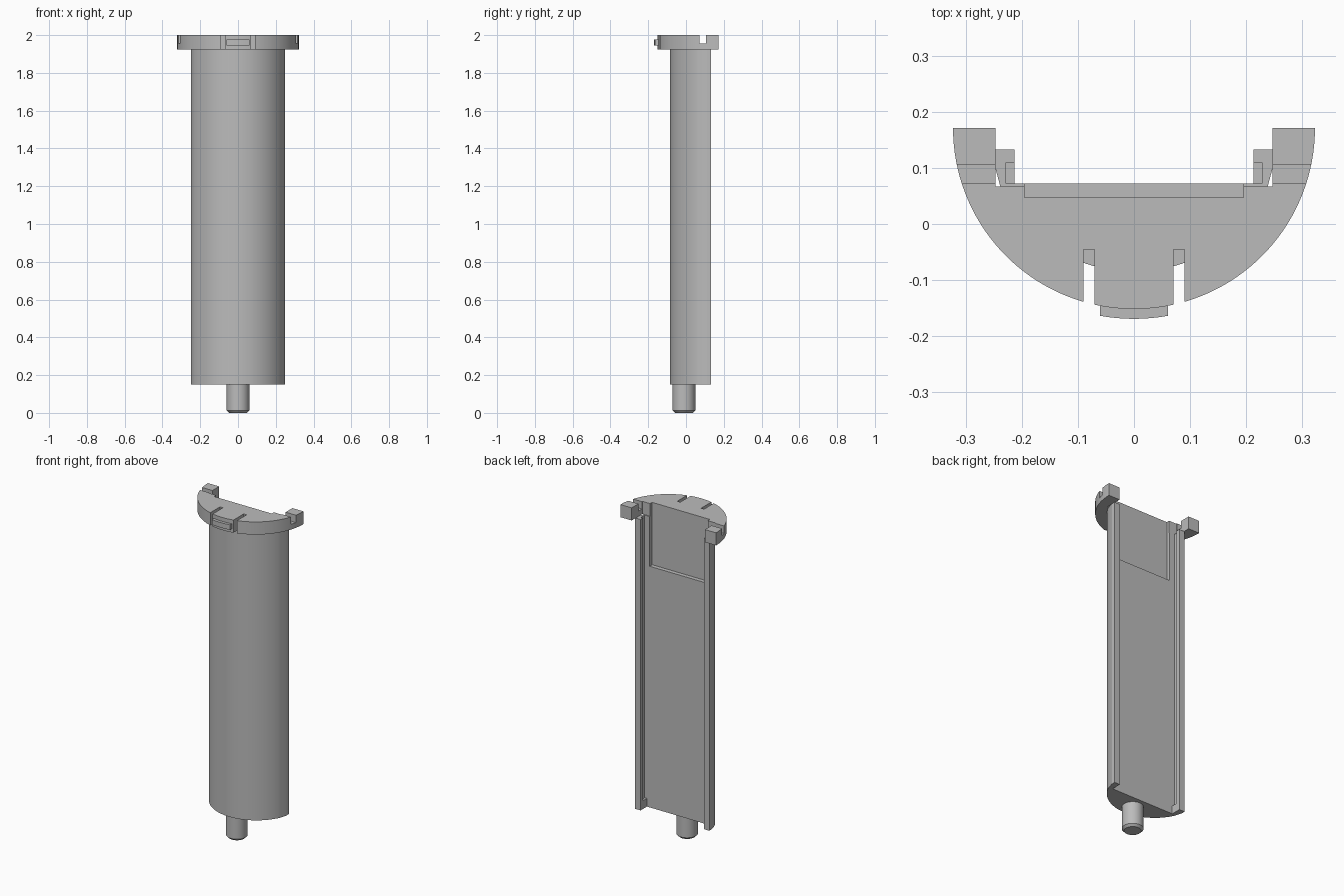
import bpy, bmesh
from math import sin, cos, asin, pi, radians

cube = bpy.data.objects.get("Cube")
if cube:
    bpy.data.objects.remove(cube, do_unlink=True)

grey = bpy.data.materials.new("plain grey")
grey.use_nodes = True
colour = (0.5, 0.5, 0.5, 1)
grey.diffuse_color = colour
grey.node_tree.nodes["Principled BSDF"].inputs["Base Color"].default_value = colour


def arc(cy, r, x0, x1, steps):
    """Points on a circle centred on x = 0, front side, from x0 to x1."""
    a0, a1 = asin(x0 / r), asin(x1 / r)
    angles = [a0 + (a1 - a0) * i / steps for i in range(steps + 1)]
    return [(r * sin(a), cy - r * cos(a)) for a in angles]


def mirrored(half):
    """Close a right-hand half profile, starting on x = 0, by mirroring it."""
    return half + [(-x, y) for x, y in reversed(half) if x > 1e-6]


def finish(name, bm):
    bmesh.ops.recalc_face_normals(bm, faces=bm.faces)
    mesh = bpy.data.meshes.new(name)
    bm.to_mesh(mesh)
    bm.free()
    mesh.materials.append(grey)
    obj = bpy.data.objects.new(name, mesh)
    bpy.context.collection.objects.link(obj)
    return obj


def prism(name, profile, z0, z1):
    bm = bmesh.new()
    face = bm.faces.new([bm.verts.new((x, y, z0)) for x, y in profile])
    out = bmesh.ops.extrude_face_region(bm, geom=[face])
    top = [v for v in out["geom"] if isinstance(v, bmesh.types.BMVert)]
    bmesh.ops.translate(bm, verts=top, vec=(0, 0, z1 - z0))
    return finish(name, bm)


def box(name, x0, x1, y0, y1, z0, z1):
    return prism(name, [(x0, y0), (x1, y0), (x1, y1), (x0, y1)], z0, z1)


def select(obj):
    bpy.ops.object.select_all(action="DESELECT")
    obj.select_set(True)
    bpy.context.view_layer.objects.active = obj


def cut(obj, cutter):
    mod = obj.modifiers.new("cut", "BOOLEAN")
    mod.operation = "DIFFERENCE"
    mod.solver = "EXACT"
    mod.object = cutter
    select(obj)
    bpy.ops.object.modifier_apply(modifier=mod.name)
    bpy.data.objects.remove(cutter, do_unlink=True)


BASE, NECK, TOP = 0.15, 1.923, 2.0

# Body: curved front, flat back, a grooved rail along each side
body_half = arc(0.178, 0.263, 0, 0.238, 24) + [
    (0.25, 0.11), (0.25, 0.133), (0.213, 0.133),
    (0.213, 0.11), (0.228, 0.11), (0.228, 0.072)]
body = prism("body", mirrored(body_half), BASE, NECK)
cut(body, box("recess_cutter", -0.195, 0.195, 0.047, 0.1, 1.62, TOP))

# Cap: half disc with two front slots and two rear arms
R, CY = 0.3225, 0.171
cap_half = (arc(CY, R, 0, 0.07, 6) + [(0.07, -0.045), (0.09, -0.045)]
            + arc(CY, R, 0.09, R, 28)
            + [(0.247, CY), (0.247, 0.067), (0.195, 0.067), (0.195, 0.047)])
cap = prism("cap", mirrored(cap_half), NECK, TOP)
for s in (-1, 1):
    x0, x1 = sorted((s * 0.24, s * 0.4))
    cut(cap, box("arm_notch_cutter", x0, x1, 0.072, 0.106, 1.955, TOP + 0.1))

# Raised catch on the front of the cap
catch_half = arc(CY, 0.34, 0, 0.061, 6) + [(0.061, -0.14)]
catch = prism("front_catch", mirrored(catch_half), 1.945, 1.976)

# Stops closing the lower end of each groove
for side, s in (("right", -1), ("left", 1)):
    x0, x1 = sorted((s * 0.213, s * 0.228))
    box(side + "_groove_stop", x0, x1, 0.072, 0.11, BASE, BASE + 0.05)

# Round pin under the body, with a chamfered tip
bm = bmesh.new()
bmesh.ops.create_cone(bm, cap_ends=True, segments=40, radius1=0.06,
                      radius2=0.06, depth=BASE)
bmesh.ops.translate(bm, verts=bm.verts, vec=(0, -0.011, BASE / 2))
rim = [e for e in bm.edges if all(v.co.z < 0.01 for v in e.verts)]
bmesh.ops.bevel(bm, geom=rim, offset=0.013, segments=1, affect="EDGES")
pin = finish("bottom_pin", bm)

# Smooth the curved sides and keep the corners sharp
for obj in (body, cap, catch, pin):
    select(obj)
    bpy.ops.object.shade_smooth_by_angle(angle=radians(15))
